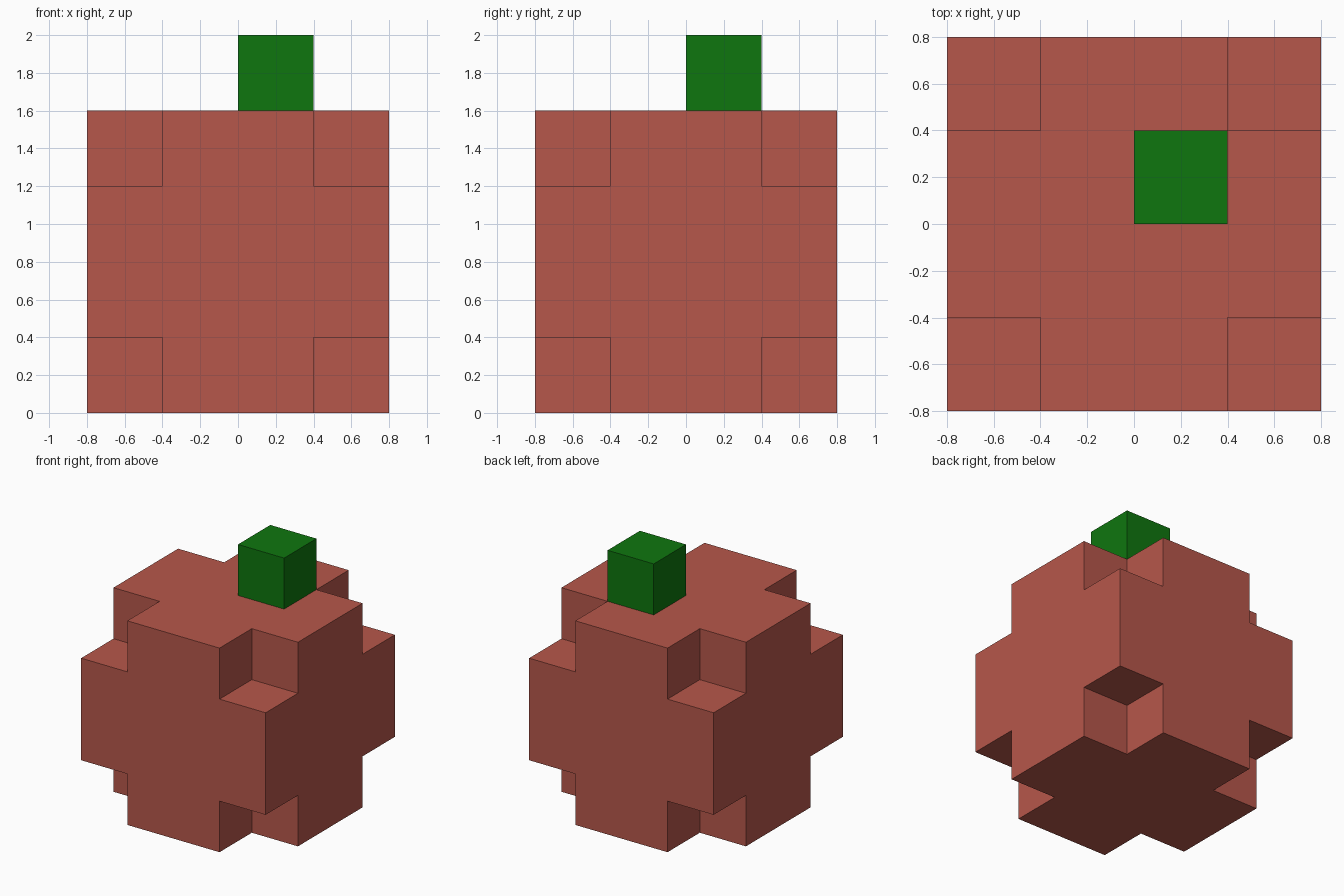
import bpy, bmesh
from itertools import product
from mathutils import Vector

if "Cube" in bpy.data.objects:
    bpy.data.objects.remove(bpy.data.objects["Cube"])


def material(name, rgb):
    m = bpy.data.materials.new(name)
    m.diffuse_color = (*rgb, 1)
    m.use_nodes = True
    m.node_tree.nodes["Principled BSDF"].inputs["Base Color"].default_value = m.diffuse_color
    return m


def finish(name, bm, mat):
    bmesh.ops.recalc_face_normals(bm, faces=bm.faces)
    mesh = bpy.data.meshes.new(name)
    bm.to_mesh(mesh)
    bm.free()
    mesh.materials.append(mat)
    obj = bpy.data.objects.new(name, mesh)
    bpy.context.collection.objects.link(obj)
    return obj


red = material("apple red", (0.47, 0.096, 0.070))
green = material("stem green", (0.0045, 0.18, 0.0045))

# Fruit body: 3x3x3 blocks without the eight corners, outer skin only
cuts = (-0.8, -0.4, 0.4, 0.8)
cells = {c for c in product(range(3), repeat=3) if any(i == 1 for i in c)}
bm = bmesh.new()
for cell in cells:
    for axis, side in product(range(3), (0, 1)):
        neighbour = list(cell)
        neighbour[axis] += 2 * side - 1
        if tuple(neighbour) in cells:
            continue
        u, v = (axis + 1) % 3, (axis + 2) % 3
        corners = []
        for du, dv in ((0, 0), (1, 0), (1, 1), (0, 1)):
            idx = list(cell)
            idx[axis] += side
            idx[u] += du
            idx[v] += dv
            corners.append(bm.verts.new(Vector([cuts[i] for i in idx]) + Vector((0, 0, 0.8))))
        bm.faces.new(corners if side else corners[::-1])
bmesh.ops.remove_doubles(bm, verts=bm.verts, dist=1e-4)
bmesh.ops.dissolve_limit(bm, angle_limit=0.01, verts=bm.verts, edges=bm.edges)
finish("fruit_body", bm, red)

# Stem block, set off-centre on the top
bm = bmesh.new()
bmesh.ops.create_cube(bm, size=0.4)
bmesh.ops.translate(bm, verts=bm.verts, vec=(0.2, 0.2, 1.8))
finish("stem", bm, green)
